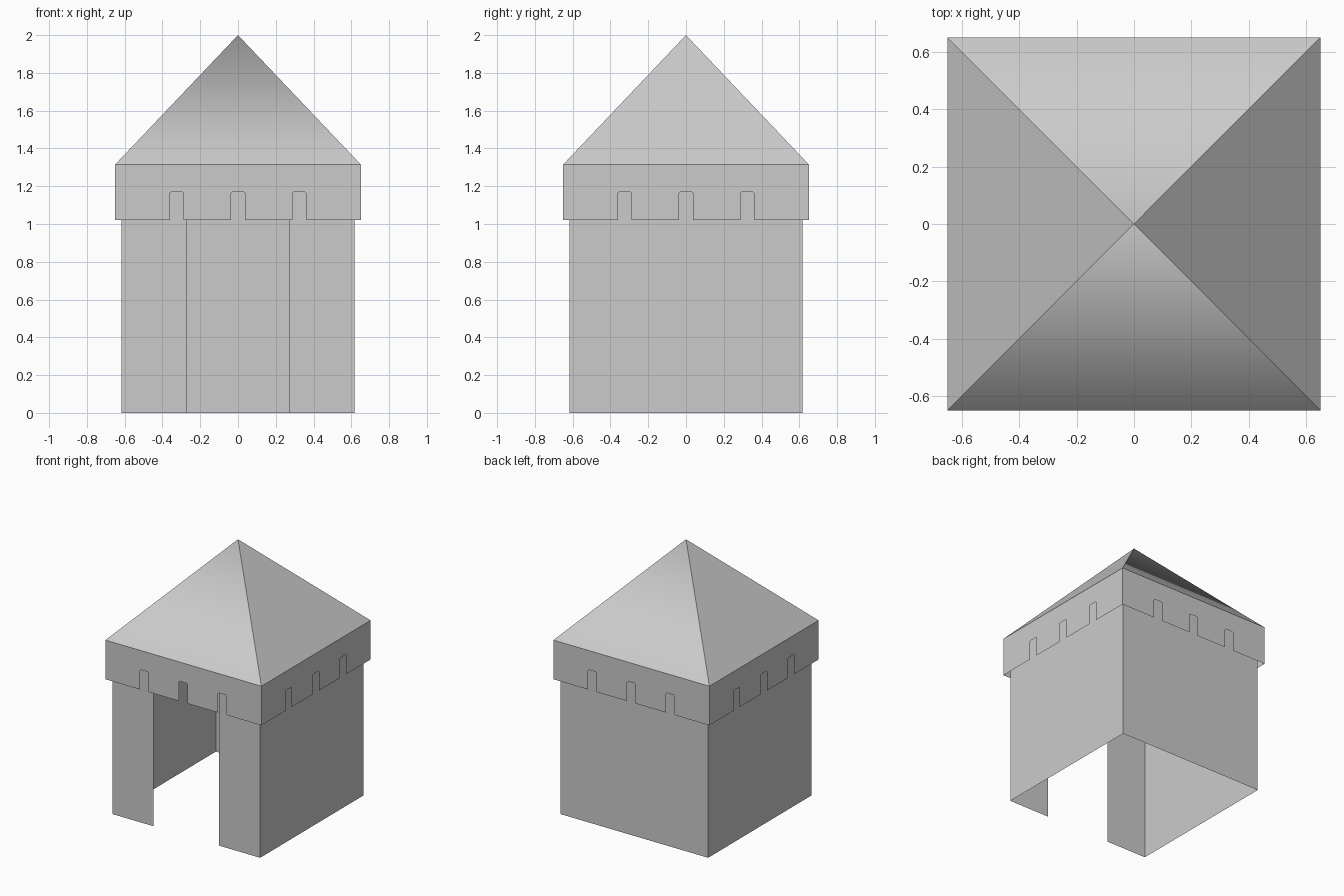
import bpy
from math import pi
from mathutils import Matrix, Vector

cube = bpy.data.objects.get("Cube")
if cube:
    bpy.data.objects.remove(cube, do_unlink=True)

# One plain stone colour
stone = bpy.data.materials.new("grey_stone")
stone.use_nodes = True
stone.diffuse_color = (0.6, 0.6, 0.6, 1)
stone.node_tree.nodes["Principled BSDF"].inputs["Base Color"].default_value = stone.diffuse_color

WALL, EAVE = 0.616, 0.65            # half widths
BAND_LOW, BAND_TOP, PEAK = 1.02, 1.315, 2.0
DOOR = 0.272                        # half width of the doorway


def sheet(name, faces, smooth=False):
    """Make an object from polygons, sharing coincident corners."""
    index, polys = {}, []
    for face in faces:
        polys.append([index.setdefault(tuple(round(c, 5) for c in p), len(index)) for p in face])
    mesh = bpy.data.meshes.new(name)
    mesh.from_pydata(list(index), [], polys)
    mesh.materials.append(stone)
    for poly in mesh.polygons:
        poly.use_smooth = smooth
    obj = bpy.data.objects.new(name, mesh)
    bpy.context.collection.objects.link(obj)
    return obj


def on_side(points, half, turn):
    """Stand an (x, z) outline on one of the four sides of the tower."""
    spin = Matrix.Rotation(turn * pi / 2, 3, "Z")
    return [spin @ Vector((x, -half, z)) for x, z in points]


def panel(x0, x1):
    return [(x0, 0), (x1, 0), (x1, BAND_TOP), (x0, BAND_TOP)]


# Thin walls, open in the middle of the front
walls = [on_side(panel(-WALL, WALL), WALL, turn) for turn in (1, 2, 3)]
walls += [on_side(panel(-WALL, -DOOR), WALL, 0), on_side(panel(DOOR, WALL), WALL, 0)]
sheet("walls", walls)

# Overhanging band with three notches on each side
outline = [(-EAVE, BAND_LOW)]
notch, top, cut = 0.036, 1.17, 0.007
for x in (-0.325, 0, 0.325):
    outline += [(x - notch, BAND_LOW), (x - notch, top - cut), (x - notch + cut, top),
                (x + notch - cut, top), (x + notch, top - cut), (x + notch, BAND_LOW)]
outline += [(EAVE, BAND_LOW), (EAVE, BAND_TOP), (-EAVE, BAND_TOP)]
sheet("notched_band", [on_side(outline, EAVE, turn) for turn in range(4)])


# Pyramid roof: front and back blend at the peak, the sides are flat
def slope(turn):
    base = on_side([(-EAVE, BAND_TOP), (EAVE, BAND_TOP)], EAVE, turn)
    return base + [Vector((0, 0, PEAK))]


sheet("roof_front_and_back", [slope(0), slope(2)], smooth=True)
sheet("roof_sides", [slope(1), slope(3)])
